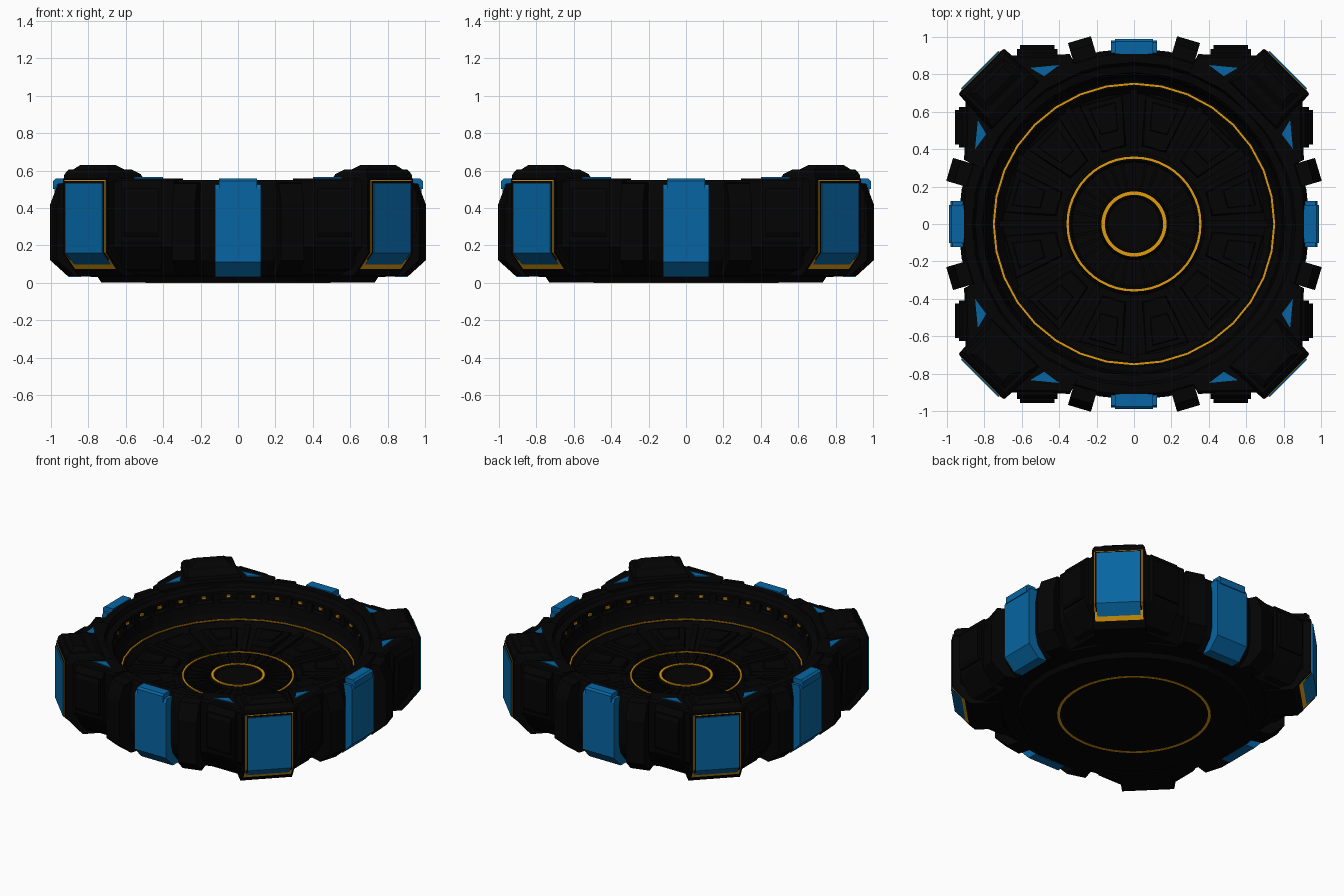
import bpy, bmesh, math
from mathutils import Matrix

if "Cube" in bpy.data.objects:
    bpy.data.objects.remove(bpy.data.objects["Cube"])

def material(name, rgb):
    m = bpy.data.materials.new(name)
    m.diffuse_color = (*rgb, 1)
    m.use_nodes = True
    m.node_tree.nodes["Principled BSDF"].inputs["Base Color"].default_value = m.diffuse_color
    return m

BLACK = material("black_metal", (0.001, 0.001, 0.001))
BLUE = material("blue_panel", (0.002, 0.13, 0.36))
GOLD = material("gold_trim", (0.75, 0.33, 0.003))

def finish(name, bm, mat):
    bmesh.ops.recalc_face_normals(bm, faces=bm.faces)
    me = bpy.data.meshes.new(name)
    bm.to_mesh(me)
    bm.free()
    me.materials.append(mat)
    ob = bpy.data.objects.new(name, me)
    bpy.context.collection.objects.link(ob)
    return ob

def lathe(name, profile, mat, n=32, closed=False):
    bm = bmesh.new()
    vs = [bm.verts.new((r, 0, z)) for r, z in profile]
    es = [bm.edges.new(p) for p in zip(vs, vs[1:])]
    if closed:
        es.append(bm.edges.new((vs[-1], vs[0])))
    bmesh.ops.spin(bm, geom=vs + es, cent=(0, 0, 0), axis=(0, 0, 1),
                   angle=2 * math.pi, steps=n, use_duplicate=False)
    bmesh.ops.remove_doubles(bm, verts=bm.verts, dist=1e-5)
    return finish(name, bm, mat)

def ring(name, r, w, z0, z1, n=32):
    lathe(name, [(r - w, z0), (r + w, z0), (r + w, z1), (r - w, z1)], GOLD, n, True)

def loft(name, layers, angles, mat, mirror=False):
    """Skin a stack of outlines; local outward is -y; repeat around z."""
    bm = bmesh.new()
    for a in angles:
        rot = Matrix.Rotation(math.radians(a), 4, 'Z')
        for s in ((1, -1) if mirror else (1,)):
            rows = [[bm.verts.new(rot @ Matrix.Diagonal((s, 1, 1, 1)) @ Matrix.Translation(p).translation)
                     for p in lay] for lay in layers]
            k = len(rows[0])
            for A, B in zip(rows, rows[1:]):
                for i in range(k):
                    j = (i + 1) % k
                    bm.faces.new((A[i], A[j], B[j], B[i]))
            bm.faces.new(rows[0])
            bm.faces.new(rows[-1])
    return finish(name, bm, mat)

def slab(name, profile, w, angles, mat, x0=0, mirror=False):
    """Extrude an (outward, height) profile sideways by +-w."""
    return loft(name, [[(x0 + sx * w, -d, z) for d, z in profile] for sx in (-1, 1)],
                angles, mat, mirror)

def flat(points, z):
    return [(x, -d, z) for x, d in points]

def trap(d0, w0, d1, w1, z):
    return flat([(-w0, d0), (w0, d0), (w1, d1), (-w1, d1)], z)

SIDES = [0, 90, 180, 270]
CORNERS = [45, 135, 225, 315]

# Bowl body: underside, outer wall, rim, inner wall with light groove, floor
lathe("bowl_body", [
    (0, 0), (0.73, 0), (0.75, 0.03), (0.85, 0.035), (0.92, 0.12), (0.94, 0.20), (0.94, 0.44),
    (0.925, 0.53), (0.915, 0.55), (0.865, 0.55), (0.85, 0.52), (0.81, 0.51), (0.805, 0.495),
    (0.824, 0.49), (0.822, 0.45), (0.80, 0.44), (0.785, 0.37), (0.765, 0.335), (0.735, 0.335),
    (0.70, 0.295), (0.38, 0.275), (0.365, 0.288), (0.34, 0.288), (0.33, 0.275), (0.19, 0.275),
    (0.18, 0.293), (0.15, 0.293), (0.14, 0.285), (0, 0.285)], BLACK)

# Gold rings in the bowl and under it
ring("outer_floor_ring", 0.75, 0.005, 0.32, 0.342)
ring("middle_floor_ring", 0.355, 0.006, 0.27, 0.294, 48)
ring("inner_floor_ring", 0.165, 0.009, 0.27, 0.298, 48)
ring("underside_ring", 0.485, 0.009, 0, 0.01, 48)
bpy.data.objects["underside_ring"].location.z = -0.002

# Floor pads, spokes and small fins
twelve = [15 + 30 * i for i in range(12)]
loft("floor_pads", [trap(0.41, 0.07, 0.69, 0.125, 0.26), trap(0.42, 0.06, 0.68, 0.115, 0.312)],
     twelve, BLACK)
loft("floor_pad_caps", [trap(0.50, 0.05, 0.66, 0.075, 0.30), trap(0.51, 0.045, 0.65, 0.07, 0.322)],
     twelve, BLACK)
slab("floor_spokes", [(0.38, 0.26), (0.38, 0.295), (0.72, 0.318), (0.72, 0.26)], 0.018,
     [30 * i for i in range(12)], BLACK)
around = [11.25 * i for i in range(32)]
slab("hub_fins", [(0.19, 0.265), (0.19, 0.287), (0.335, 0.299), (0.335, 0.265)], 0.008, around, BLACK)

# Inner wall lights with dividers between them
slab("wall_lights", [(0.808, 0.465), (0.808, 0.481), (0.83, 0.481), (0.83, 0.465)], 0.013,
     [a + 5.625 for a in around], GOLD)
slab("wall_dividers", [(0.79, 0.435), (0.798, 0.50), (0.83, 0.505), (0.83, 0.435)], 0.022, around, BLACK)

# Corner buttresses with an arc cut to the bowl
def corner_outline(s):
    half = [(0.17, 1.150), (0.156, 1.117), (0.343, 0.937), (0.40, 0.885)]
    arc = [(0.86 * math.sin(math.radians(t)), 0.86 * math.cos(math.radians(t)))
           for t in (25, 12, 0, -12, -25)]
    return ([(x * s, d * s) for x, d in half] + arc
            + [(-x * s, d * s) for x, d in reversed(half)])

loft("corner_buttresses", [flat(corner_outline(s), z) for s, z in
     ((0.88, 0.045), (1, 0.19), (1, 0.545), (0.985, 0.558))], CORNERS, BLACK)
slab("corner_faces", [(0.85, 0.035), (1.04, 0.035), (1.068, 0.062), (1.155, 0.162), (1.155, 0.553),
                      (1.14, 0.56), (0.85, 0.56)], 0.168, CORNERS, BLACK)

# Raised two-step caps on the corners
loft("corner_caps", [trap(0.89, 0.19, 1.15, 0.172, 0.54), trap(0.905, 0.17, 1.145, 0.168, 0.58),
                     trap(0.96, 0.155, 1.125, 0.155, 0.605)], CORNERS, BLACK)
loft("corner_cap_tops", [trap(0.98, 0.14, 1.12, 0.14, 0.60), trap(1.03, 0.10, 1.09, 0.10, 0.63)],
     CORNERS, BLACK)

# Corner panels: gold edge, dark gap, blue plate
def corner_panel(name, d, w, z0, z1, mat):
    slab(name, [(1.0, z0), (d - 0.087, z0), (d, 0.16), (d, z1), (1.0, z1)], w, CORNERS, mat)

corner_panel("corner_frame", 1.158, 0.155, 0.066, 0.549, GOLD)
corner_panel("corner_frame_gap", 1.160, 0.150, 0.071, 0.544, BLACK)
corner_panel("corner_plate", 1.168, 0.140, 0.080, 0.533, BLUE)

# Blue plates in the middle of each side
slab("side_plate", [(0.84, 0.03), (0.905, 0.03), (0.982, 0.11), (0.982, 0.50), (0.97, 0.525), (0.88, 0.525)],
     0.123, SIDES, BLUE)
slab("side_plate_cap", [(0.91, 0.50), (0.988, 0.50), (0.988, 0.545), (0.975, 0.557), (0.91, 0.557)],
     0.102, SIDES, BLUE)

# Narrow ribs beside the side plates
slab("narrow_ribs", [(0.84, 0.035), (0.93, 0.035), (1.028, 0.12), (1.028, 0.42), (0.985, 0.53), (0.88, 0.54)],
     0.064, [a + t for a in SIDES for t in (-16.5, 16.5)], BLACK)

# Wide armour blocks next to the corners, with a raised plate
slab("armour_blocks", [(0.78, 0.05), (0.84, 0.07), (0.92, 0.19), (0.935, 0.22), (0.935, 0.51), (0.915, 0.55), (0.80, 0.55)],
     0.108, SIDES, BLACK, 0.517, True)
slab("armour_plates", [(0.90, 0.245), (0.945, 0.245), (0.957, 0.27), (0.957, 0.48), (0.945, 0.505), (0.90, 0.505)],
     0.092, SIDES, BLACK, 0.517, True)

# Small blue triangles on the rim
tri = [(0.40, 0.85), (0.555, 0.835), (0.48, 0.79)]
loft("rim_triangles", [flat(tri, 0.54), flat(tri, 0.564)], SIDES, BLUE, True)
